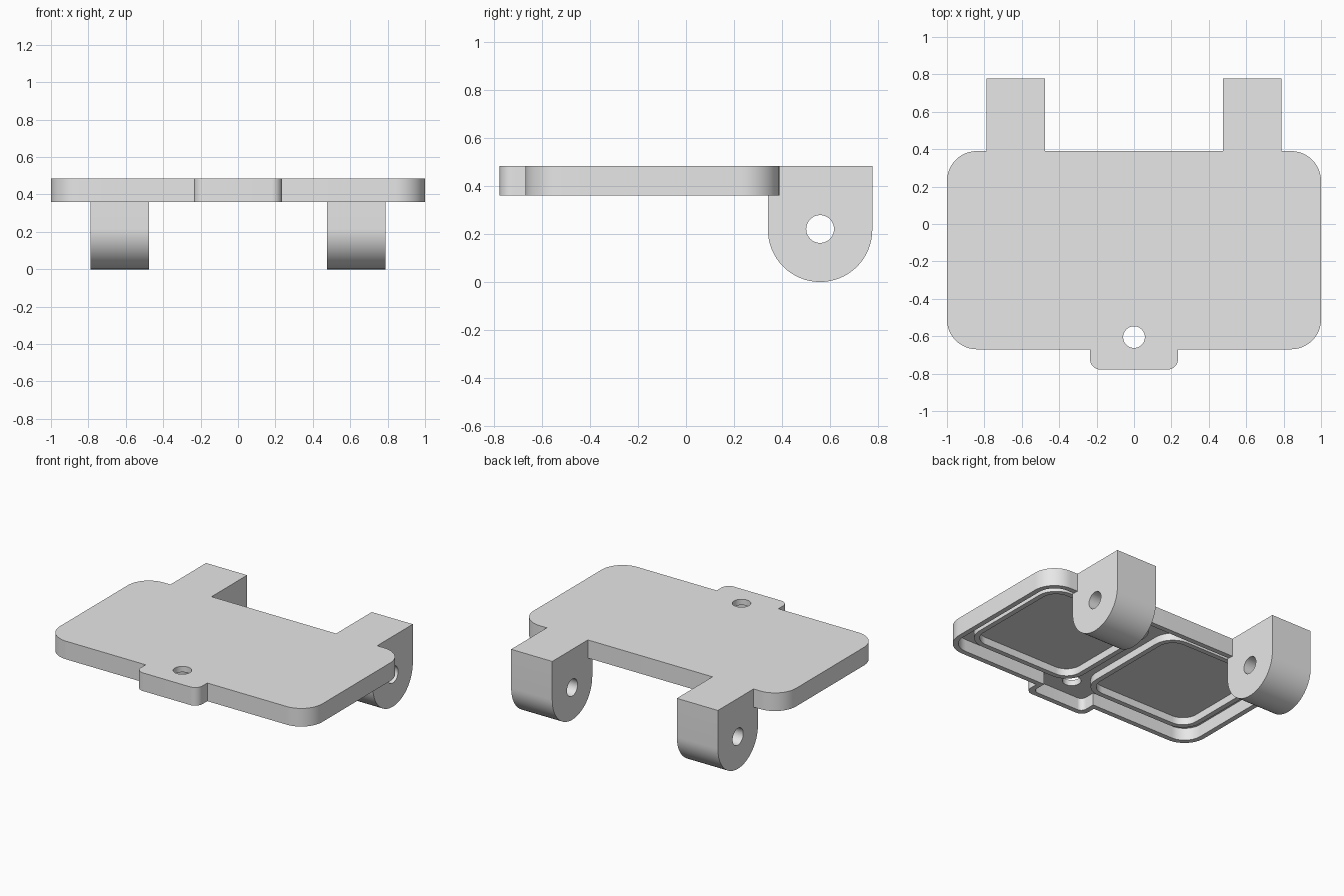
import bpy, bmesh, math
from mathutils import Vector, Matrix

if "Cube" in bpy.data.objects:
    bpy.data.objects.remove(bpy.data.objects["Cube"], do_unlink=True)

grey = bpy.data.materials.new("light_grey")
grey.use_nodes = True
grey.diffuse_color = (0.8, 0.8, 0.8, 1)
grey.node_tree.nodes["Principled BSDF"].inputs["Base Color"].default_value = (0.8, 0.8, 0.8, 1)

TOP, UNDER = 0.485, 0.36      # plate top and rim bottom
FLOOR = 0.445                 # underside of the thin top sheet
PIVOT = (0.56, 0.218)         # hinge axis, y and z


def rounded(corners, steps=12):
    """Outline from (x, y, radius) corners, with an arc at each right-angled corner."""
    pts = []
    for i, (x, y, r) in enumerate(corners):
        p = Vector((x, y, 0))
        if r == 0:
            pts.append(p)
            continue
        to_prev = (Vector((*corners[i - 1][:2], 0)) - p).normalized()
        to_next = (Vector((*corners[(i + 1) % len(corners)][:2], 0)) - p).normalized()
        centre = p + (to_prev + to_next) * r
        pts += [centre + (-to_next).slerp(-to_prev, k / steps) * r for k in range(steps + 1)]
    return pts


def rect(x0, x1, y0, y1, r):
    return rounded([(x0, y0, r), (x1, y0, r), (x1, y1, r), (x0, y1, r)])


def circle(cx, cy, r, n=48):
    return [Vector((cx + r * math.cos(2 * math.pi * k / n),
                    cy + r * math.sin(2 * math.pi * k / n), 0)) for k in range(n)]


def prism(name, outline, low, high, along_x=False):
    """Extrude an outline along z, or along x when it is drawn in the y-z plane."""
    bm = bmesh.new()
    face = bm.faces.new([bm.verts.new((p.x, p.y, low)) for p in outline])
    out = bmesh.ops.extrude_face_region(bm, geom=[face])
    moved = [v for v in out["geom"] if isinstance(v, bmesh.types.BMVert)]
    bmesh.ops.translate(bm, verts=moved, vec=(0, 0, high - low))
    if along_x:
        bm.transform(Matrix(((0, 0, 1, 0), (1, 0, 0, 0), (0, 1, 0, 0), (0, 0, 0, 1))))
    bmesh.ops.recalc_face_normals(bm, faces=bm.faces)
    mesh = bpy.data.meshes.new(name)
    bm.to_mesh(mesh)
    bm.free()
    mesh.materials.append(grey)
    obj = bpy.data.objects.new(name, mesh)
    bpy.context.collection.objects.link(obj)
    return obj


def select(obj):
    bpy.ops.object.select_all(action="DESELECT")
    obj.select_set(True)
    bpy.context.view_layer.objects.active = obj


def cut(obj, cutter):
    select(obj)
    mod = obj.modifiers.new("cut", "BOOLEAN")
    mod.operation, mod.solver, mod.object = "DIFFERENCE", "EXACT", cutter
    bpy.ops.object.modifier_apply(modifier=mod.name)
    bpy.data.objects.remove(cutter, do_unlink=True)


def smooth(obj):
    select(obj)
    bpy.ops.object.shade_smooth_by_angle(angle=math.radians(30))


def plate_outline(inset):
    """Rounded plate with a front tab, shrunk by the inset."""
    x, back, front = 1 - inset, 0.39 - inset, -0.67 + inset
    tab, tip = 0.235 - inset, -0.778 + inset
    r, rt = 0.16 - inset, 0.055 - inset / 2
    return rounded([(-x, front, r), (-tab, front, 0), (-tab, tip, rt), (tab, tip, rt),
                    (tab, front, 0), (x, front, r), (x, back, r), (-x, back, r)])


# Hollow plate with a rim, a front tab and a fastening hole
plate = prism("plate", plate_outline(0), UNDER, TOP)
cut(plate, prism("recess", plate_outline(0.035), UNDER - 0.1, FLOOR))
cut(plate, prism("hole", circle(0, -0.605, 0.058), UNDER, TOP + 0.1))
smooth(plate)

for side, label in ((1, "left"), (-1, "right")):
    # Raised lip around each half of the underside
    a, b = sorted((side * 0.05, side * 0.9))
    w = 0.035
    lip = prism(label + "_lip", rect(a, b, -0.57, 0.29, 0.14), 0.395, FLOOR + 0.01)
    cut(lip, prism("pocket", rect(a + w, b - w, -0.57 + w, 0.29 - w, 0.14 - w), 0.3, 0.6))
    smooth(lip)

    # Hinge lug: rounded below, notched under the plate's back edge
    y, z = PIVOT
    arc = [Vector((y - 0.218 * math.cos(math.pi * k / 32),
                   z - 0.218 * math.sin(math.pi * k / 32), 0)) for k in range(33)]
    upper = [(0.778, TOP), (0.39, TOP), (0.39, 0.465), (y - 0.218, 0.465)]
    a, b = sorted((side * 0.475, side * 0.788))
    lug = prism(label + "_hinge_lug", arc + [Vector((*p, 0)) for p in upper], a, b, True)
    cut(lug, prism("pin_hole", circle(y, z + 0.003, 0.058), a - 0.1, b + 0.1, True))
    smooth(lug)
